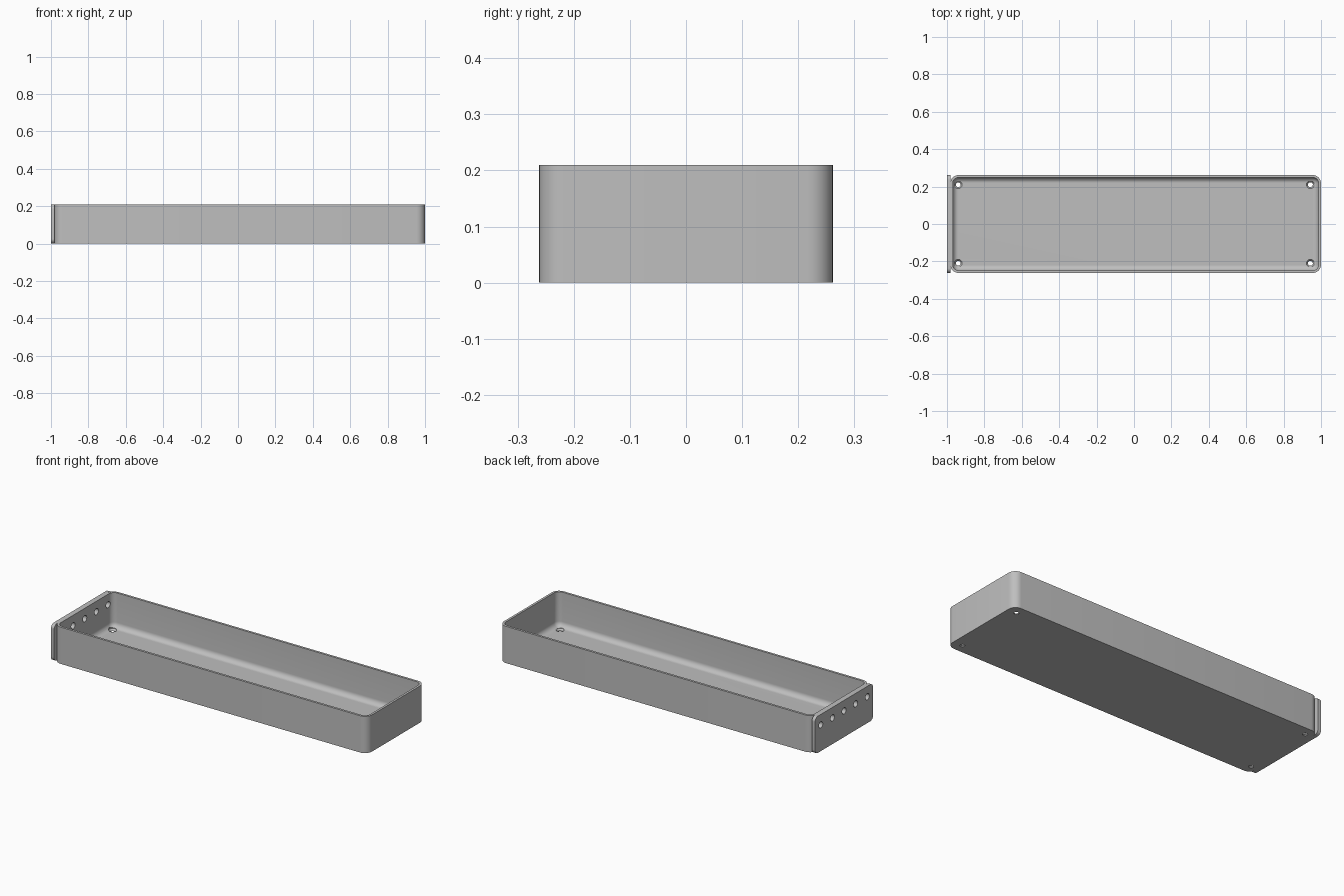
import bpy, bmesh, math
from mathutils import Matrix

if "Cube" in bpy.data.objects:
    bpy.data.objects.remove(bpy.data.objects["Cube"], do_unlink=True)

grey = bpy.data.materials.new("plain grey")
grey.use_nodes = True
colour = (0.52, 0.52, 0.52, 1)
grey.diffuse_color = colour
grey.node_tree.nodes["Principled BSDF"].inputs["Base Color"].default_value = colour

HEIGHT = 0.21
WALL = 0.013
FLOOR = 0.012
FILLET = 0.03
CORNER = 0.045


def rounded_rect(half_x, half_y, radius, z, steps=8):
    """Ring of points around a rectangle with round corners."""
    ring = []
    for quarter, (sx, sy) in enumerate([(1, 1), (-1, 1), (-1, -1), (1, -1)]):
        for i in range(steps + 1):
            a = math.pi / 2 * (quarter + i / steps)
            ring.append((sx * (half_x - radius) + radius * math.cos(a),
                         sy * (half_y - radius) + radius * math.sin(a), z))
    return ring


def circle(radius, z, sides=32):
    return [(radius * math.cos(2 * math.pi * i / sides),
             radius * math.sin(2 * math.pi * i / sides), z) for i in range(sides)]


def loft(name, rings, matrix):
    """Skin rings into a closed solid with a cap at each end."""
    bm = bmesh.new()
    loops = [[bm.verts.new(matrix @ Matrix.Translation(p).translation) for p in r]
             for r in rings]
    for low, high in zip(loops, loops[1:]):
        for i in range(len(low)):
            j = (i + 1) % len(low)
            bm.faces.new((low[i], low[j], high[j], high[i]))
    bm.faces.new(loops[0][::-1])
    bm.faces.new(loops[-1])
    bmesh.ops.recalc_face_normals(bm, faces=bm.faces)
    mesh = bpy.data.meshes.new(name)
    bm.to_mesh(mesh)
    bm.free()
    mesh.materials.append(grey)
    obj = bpy.data.objects.new(name, mesh)
    bpy.context.collection.objects.link(obj)
    return obj


def select(obj):
    bpy.ops.object.select_all(action="DESELECT")
    obj.select_set(True)
    bpy.context.view_layer.objects.active = obj


def cut(obj, cutters):
    select(obj)
    for cutter in cutters:
        mod = obj.modifiers.new("hole", "BOOLEAN")
        mod.operation = "DIFFERENCE"
        mod.solver = "EXACT"
        mod.object = cutter
        bpy.ops.object.modifier_apply(modifier=mod.name)


# Tray: outside wall, rim, inside wall, then a fillet into the floor
half_x, half_y, mid_x = 0.991, 0.262, 0.009
levels = [(0, 0), (0, HEIGHT), (WALL, HEIGHT)]
for i in range(9):
    a = math.pi / 2 * i / 8
    levels.append((WALL + FILLET * (1 - math.cos(a)),
                   FLOOR + FILLET * (1 - math.sin(a))))
tray = loft("tray",
            [rounded_rect(half_x - d, half_y - d, CORNER - d, z) for d, z in levels],
            Matrix.Translation((mid_x, 0, 0)))

# End plate: round-cornered slab standing on the -x end
to_end = Matrix.Translation((-1, 0, HEIGHT / 2)) @ Matrix(
    ((0, 0, 1, 0), (1, 0, 0, 0), (0, 1, 0, 0), (0, 0, 0, 1)))
end_plate = loft("end_plate",
                 [rounded_rect(half_y, HEIGHT / 2, 0.025, x) for x in (0, 0.02)],
                 to_end)

# Countersunk screw holes in the floor corners
screw_profile = [(0.013, -0.02), (0.013, 0.002), (0.021, FLOOR), (0.021, 0.05)]
screw_cutters = [
    loft("screw_cutter", [circle(r, z) for r, z in screw_profile],
         Matrix.Translation((x, y, 0)))
    for x in (-0.94, 0.943) for y in (-0.21, 0.21)]

# Row of five holes through the end plate and the wall behind it
row_cutters = [
    loft("row_cutter", [circle(0.018, x) for x in (-0.05, 0.08)],
         Matrix.Translation((0, 0.105 * n, 0.045)) @ to_end)
    for n in range(-2, 3)]

cut(tray, screw_cutters + row_cutters)
cut(end_plate, row_cutters)
for cutter in screw_cutters + row_cutters:
    bpy.data.objects.remove(cutter, do_unlink=True)

for part in (tray, end_plate):
    select(part)
    bpy.ops.object.shade_smooth_by_angle(angle=math.radians(30))
